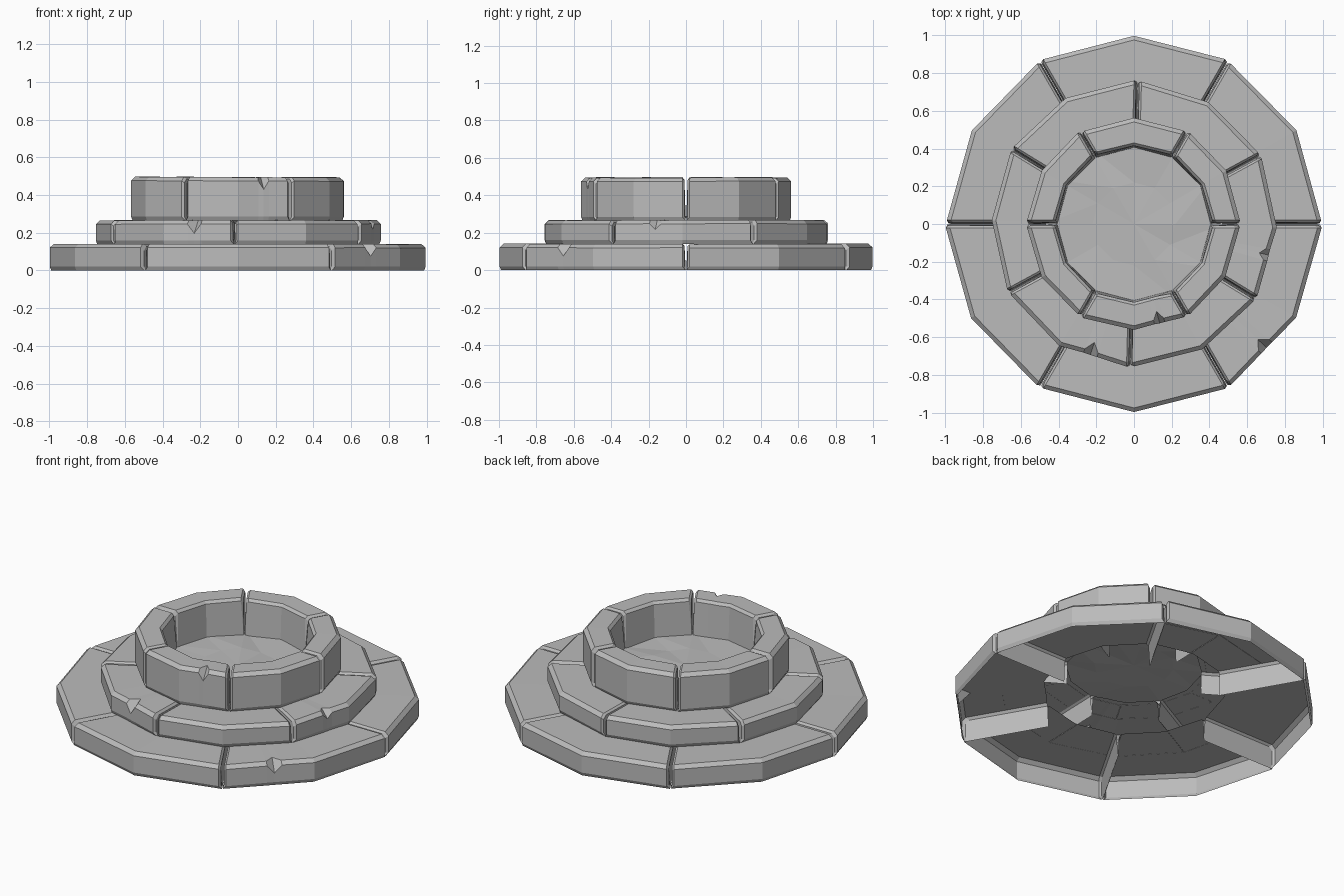
import bpy, bmesh, math, random
from mathutils import Vector

random.seed(4)
cube = bpy.data.objects.get("Cube")
if cube:
    bpy.data.objects.remove(cube, do_unlink=True)

stone = bpy.data.materials.new("grey_stone")
stone.use_nodes = True
GREY = (0.5, 0.5, 0.5, 1)
stone.diffuse_color = GREY
stone.node_tree.nodes["Principled BSDF"].inputs["Base Color"].default_value = GREY

GAP, BEVEL = 0.008, 0.012


def finish(bm, name):
    """Orient the shell upward and outward, then store it as an object."""
    bmesh.ops.recalc_face_normals(bm, faces=bm.faces)
    if sum(f.normal.z * f.calc_area() for f in bm.faces) < 0:
        bmesh.ops.reverse_faces(bm, faces=bm.faces)
    mesh = bpy.data.meshes.new(name)
    bm.to_mesh(mesh)
    bm.free()
    mesh.materials.append(stone)
    bpy.context.collection.objects.link(bpy.data.objects.new(name, mesh))


def stone_block(name, start, outer, inner, z0, z1, walled, chips):
    """Loft one two-sided stone between radial joints, open underneath."""
    end = start + 60
    # station: angle, sideways offset, end inset, chip depth
    stations = [(start, GAP, BEVEL, 0), (start, GAP + BEVEL, 0, 0),
                (start + 30, 0, 0, 0),
                (end, -GAP - BEVEL, 0, 0), (end, -GAP, BEVEL, 0)]
    for angle, width, depth in chips:
        if start < angle < end:
            stations += [(angle - width, 0, 0, 0), (angle, 0, 0, depth),
                         (angle + width, 0, 0, 0)]
    stations.sort(key=lambda s: (s[0], s[1]))

    bm = bmesh.new()
    rows = []
    for angle, shift, inset, chip in stations:
        a = math.radians(angle)
        out = Vector((math.cos(a), math.sin(a), 0))
        side = Vector((-math.sin(a), math.cos(a), 0))
        # keep added stations on the straight sides
        local = (angle - start) % 30 - 15
        chord = math.cos(math.radians(15)) / math.cos(math.radians(local))
        wob = 0 if chip else random.uniform(-0.004, 0.004)
        ro, top = outer + wob - inset, z1 + wob * 0.6 - inset
        profile = [(ro - 0.008, z0), (ro, z0 + 0.02),
                   (ro, top - 0.02 - chip), (ro - 0.022 - chip, top)]
        if walled:
            profile += [(inner + 0.015 + inset, top),
                        (inner + inset, top - 0.015), (inner - 0.01, z0)]
        else:
            profile += [(inner, top), (inner, z0)]
        row = []
        for r, z in profile:
            # joints close up toward the ground
            s = shift * (0.15 if z == z0 else 1)
            p = out * r * chord + side * s
            row.append(bm.verts.new((p.x, p.y, z)))
        rows.append(row)
    for a, b in zip(rows, rows[1:]):
        # the hidden back of an unwalled stone stays open
        count = len(a) - (1 if walled else 2)
        for i in range(count):
            bm.faces.new((a[i], b[i], b[i + 1], a[i + 1]))
    bm.faces.new(rows[0])
    bm.faces.new(list(reversed(rows[-1])))
    finish(bm, name)


# Tiers: name, rotation, outer, inner, bottom, top, inner wall, chips
TIERS = [
    ("base_stone", 0, 0.995, 0.5, 0, 0.14, False, [(317, 2.5, 0.045)]),
    ("step_stone", 28.5, 0.757, 0.37, 0.14, 0.267, False,
     [(251.5, 3, 0.05), (347, 2.5, 0.03)]),
    ("rim_stone", 0, 0.563, 0.415, 0.265, 0.495, True, [(284.5, 3, 0.045)]),
]
for name, turn, outer, inner, z0, z1, walled, chips in TIERS:
    for k in range(6):
        stone_block(f"{name}_{k + 1}", turn + 60 * k, outer, inner,
                    z0, z1, walled, chips)

# Uneven basin floor
bm = bmesh.new()
centre = bm.verts.new((0, 0, 0.288))
rings = []
for radius in (0.22, 0.47):
    ring = []
    for k in range(12):
        a = math.tau * k / 12
        ring.append(bm.verts.new((radius * math.cos(a), radius * math.sin(a),
                                  0.285 + random.uniform(-0.007, 0.007))))
    rings.append(ring)
for k in range(12):
    n = (k + 1) % 12
    bm.faces.new((centre, rings[0][k], rings[0][n]))
    bm.faces.new((rings[0][k], rings[1][k], rings[1][n]))
    bm.faces.new((rings[0][k], rings[1][n], rings[0][n]))
finish(bm, "basin_floor")
